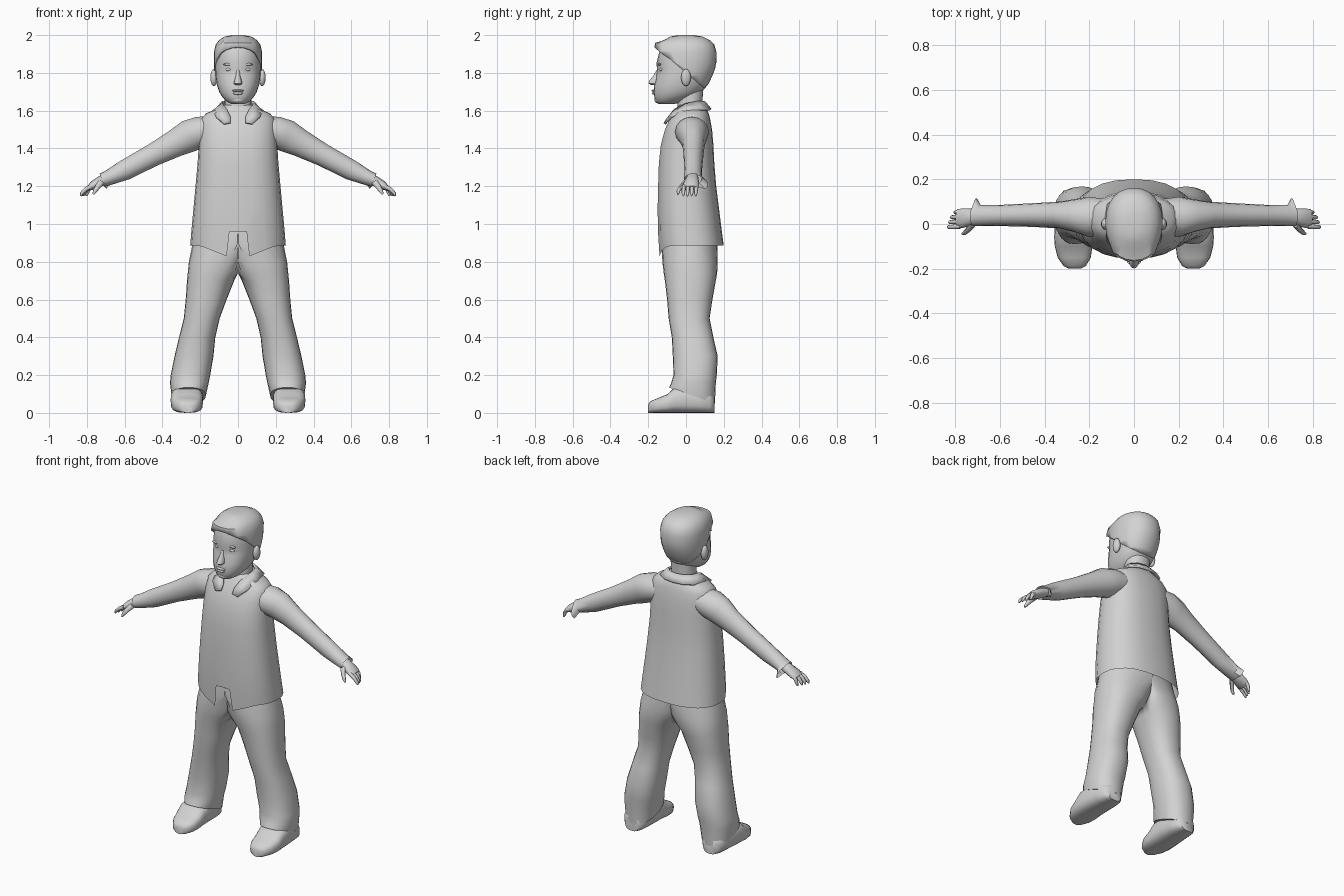
import bpy, bmesh, math
from mathutils import Vector

if "Cube" in bpy.data.objects:
    bpy.data.objects.remove(bpy.data.objects["Cube"])

grey = bpy.data.materials.new("plain_grey")
grey.diffuse_color = (0.65, 0.65, 0.65, 1)
grey.use_nodes = True
grey.node_tree.nodes["Principled BSDF"].inputs["Base Color"].default_value = grey.diffuse_color
X, Y, Z = Vector((1, 0, 0)), Vector((0, 1, 0)), Vector((0, 0, 1))


def section(c, u, v, a, b, n=2.2, seg=24):
    """Superellipse ring around c in the plane of u and v."""
    def p(t):
        return math.copysign(abs(t) ** (2 / n), t) if abs(t) > 1e-6 else 0
    ang = [2 * math.pi * i / seg for i in range(seg)]
    return [Vector(c) + u * a * p(math.cos(t)) + v * b * p(math.sin(t)) for t in ang]


def level(z, x0, x1, y0, y1, n=2.2, seg=24):
    """Horizontal ring from its limits in x and y."""
    return section(((x0 + x1) / 2, (y0 + y1) / 2, z), X, Y, (x1 - x0) / 2, (y1 - y0) / 2, n, seg)


def finish(name, bm, mirror=False, thick=0, angle=50):
    bmesh.ops.recalc_face_normals(bm, faces=bm.faces[:])
    me = bpy.data.meshes.new(name)
    bm.to_mesh(me)
    bm.free()
    me.materials.append(grey)
    ob = bpy.data.objects.new(name, me)
    bpy.context.collection.objects.link(ob)
    bpy.ops.object.select_all(action='DESELECT')
    ob.select_set(True)
    bpy.context.view_layer.objects.active = ob
    bpy.ops.object.shade_smooth_by_angle(angle=math.radians(angle))
    if mirror:
        ob.modifiers.new("mirror", 'MIRROR')
    if thick:
        ob.modifiers.new("thickness", 'SOLIDIFY').thickness = thick
    return ob


def loft(rings, cap0=True, cap1=True):
    bm = bmesh.new()
    vs = [[bm.verts.new(p) for p in r] for r in rings]
    k = len(vs[0])
    for a, b in zip(vs, vs[1:]):
        for i in range(k):
            j = (i + 1) % k
            bm.faces.new((a[i], a[j], b[j], b[i]))
    if cap0:
        bm.faces.new(vs[0])
    if cap1:
        bm.faces.new(vs[-1])
    return bm


def limb(points, seg=16, n=2.0):
    """Rings (x, y, z, half thickness, half depth) set square to the path in xz."""
    rings = []
    for i, (x, y, z, a, b) in enumerate(points):
        p, q = points[max(i - 1, 0)], points[min(i + 1, len(points) - 1)]
        d = Vector((q[0] - p[0], 0, q[2] - p[2])).normalized()
        rings.append(section((x, y, z), Vector((-d.z, 0, d.x)), Y, a, b, n, seg))
    return rings


def ball(name, c, s, mirror=False):
    bm = bmesh.new()
    bmesh.ops.create_uvsphere(bm, u_segments=14, v_segments=10, radius=1)
    for v in bm.verts:
        v.co = Vector([c[i] + v.co[i] * s[i] for i in range(3)])
    return finish(name, bm, mirror)


# Jacket body: (height, half width, front, back)
rows = [(.885, .253, -.145, .2), (.96, .247, -.153, .19), (1.08, .236, -.155, .175),
        (1.2, .225, -.152, .16), (1.32, .214, -.148, .15), (1.42, .208, -.137, .145),
        (1.5, .204, -.115, .138), (1.555, .197, -.09, .128), (1.585, .17, -.07, .12),
        (1.605, .125, -.055, .11), (1.63, .08, -.04, .095)]
rings = [level(z, -w, w, f, b, 2.4) for z, w, f, b in rows]
for k, r in enumerate(rings):
    r[18].y += .007 if k < 9 else 0          # closure crease
    if k < 2:                                 # straight edges of the front notch
        r[17].x, r[19].x = (-.06, .06) if k == 0 else (-.045, .045)
for p in rings[0]:                            # dipping front corners
    if p.y < 0:
        p.z -= .08 * max(0, 1 - abs(p.x) / .2)
bm = loft(rings, cap0=False)
notch = [f for f in bm.faces if len(f.verts) == 4 and f.calc_center_median().z < .95
         and f.calc_center_median().y < 0 and abs(f.calc_center_median().x) < .04]
bmesh.ops.delete(bm, geom=notch, context='FACES')
finish("jacket", bm)

# Sleeves with a flared rear corner at the cuff
rings = limb([(.12, .03, 1.5, .07, .08), (.2, .032, 1.487, .083, .09), (.26, .037, 1.465, .086, .075),
              (.33, .04, 1.428, .073, .06), (.45, .04, 1.365, .06, .053), (.6, .038, 1.285, .054, .047),
              (.69, .037, 1.243, .04, .047), (.72, .037, 1.232, .037, .047)])
for p in rings[-1]:
    if p.y > .06:
        p += Vector((-.015, .032, -.022))
finish("sleeve", loft(rings, cap0=False, cap1=False), True)

# Collar: folded strip of inner and outer edges
edge = [((.04, -.095, 1.57), (.075, -.118, 1.533)), ((.06, -.062, 1.61), (.118, -.085, 1.57)),
        ((.085, 0, 1.64), (.135, 0, 1.602)), ((.085, .055, 1.65), (.12, .09, 1.61)),
        ((.05, .09, 1.652), (.065, .125, 1.61)), ((0, .1, 1.652), (0, .135, 1.61))]
bm = bmesh.new()
vs = [[bm.verts.new(p) for p in pair] for pair in edge]
lap = bm.verts.new((.04, -.116, 1.54))
bm.faces.new((lap, vs[0][0], vs[0][1]))
for a, b in zip(vs, vs[1:]):
    bm.faces.new((a[0], b[0], b[1], a[1]))
finish("collar", bm, True, .012)

# Trousers: half shape, opened along the centre and mirrored
legs = [(1.0, -.215, .215, -.12, .15), (.9, -.235, .24, -.13, .165), (.8, -.07, .26, -.125, .168),
        (.74, -.02, .266, -.118, .165), (.7, .02, .27, -.112, .158), (.6, .06, .277, -.1, .14),
        (.5, .097, .287, -.092, .125), (.4, .12, .312, -.075, .145), (.3, .13, .336, -.07, .168),
        (.2, .147, .356, -.066, .163), (.16, .155, .36, -.078, .158), (.1, .17, .352, -.09, .153)]
rings = [level(*r, n=2.3) for r in legs]
for r in rings:
    for p in r:
        p.x = max(p.x, 0)
for p in rings[-1]:                           # hem lower at the heel
    p.z = .103 - .35 * p.y
bm = loft(rings)
inner = [f for f in bm.faces if all(v.co.x < 1e-4 for v in f.verts)]
bmesh.ops.delete(bm, geom=inner, context='FACES')
finish("trousers", bm, True)

# Shoes: (y, centre x, half width, top height)
shoe = [(-.2, .265, .025, .045), (-.188, .265, .05, .062), (-.15, .267, .074, .078), (-.1, .27, .084, .098),
        (-.06, .271, .086, .135), (0, .27, .084, .14), (.07, .268, .078, .13), (.125, .268, .068, .11),
        (.15, .268, .045, .09)]
finish("shoe", loft([section((c, y, h / 2), X, Z, w, h / 2, 2.9, 20) for y, c, w, h in shoe]), True)

# Hands
finish("palm", loft(limb([(.68, .035, 1.248, .024, .03), (.72, .032, 1.23, .028, .036),
                          (.765, .026, 1.205, .024, .044), (.79, .024, 1.19, .014, .042)], 12)), True)
for i, reach in enumerate((.018, .012, .004, -.012)):
    y = -.01 + .022 * i
    finish("finger", loft(limb([(.775, y, 1.2, .012, .011), (.798 + reach / 2, y - .003, 1.183, .011, .01),
                                (.81 + reach, y - .004, 1.162, .009, .009),
                                (.815 + reach, y - .004, 1.148, .004, .004)], 8)), True)
finish("thumb", loft(limb([(.72, 0, 1.225, .018, .016), (.742, -.026, 1.198, .014, .013),
                           (.757, -.04, 1.175, .011, .01), (.767, -.043, 1.157, .005, .005)], 8)), True)

# Neck
finish("neck", loft([level(1.55, -.08, .08, -.05, .09), level(1.63, -.07, .07, -.045, .085),
                     level(1.75, -.075, .075, -.04, .095)]))

# Head: (height, half width, front, back)
skull = [(1.635, .035, -.145, -.06), (1.65, .062, -.164, -.01), (1.675, .085, -.168, .045),
         (1.7, .1, -.172, .085), (1.74, .113, -.168, .115), (1.785, .119, -.16, .135),
         (1.82, .121, -.153, .147), (1.85, .122, -.157, .153), (1.905, .122, -.143, .154),
         (1.945, .113, -.135, .143), (1.97, .095, -.11, .12), (1.988, .068, -.08, .085), (1.996, .03, -.04, .04)]
rings = [level(z, -w, w, f, b) for z, w, f, b in skull]
for r in rings[5:7]:                          # eye sockets
    for p in r:
        if p.y < -.11 and .02 < abs(p.x) < .075:
            p.y += .007
finish("head", loft(rings))

# Hair: enlarged scalp cut along a sloping hairline, with a jutting fringe
bm = loft([level(z, -w * 1.05, w * 1.05, f * 1.02 - .003, b * 1.05) for z, w, f, b in skull], cap0=False)
bmesh.ops.bisect_plane(bm, geom=bm.verts[:] + bm.edges[:] + bm.faces[:], plane_co=(0, -.15, 1.925),
                       plane_no=Vector((0, .85, 1)).normalized(), clear_inner=True)
for v in bm.verts:
    v.co.z += .004
    if v.co.y < -.1 and v.co.z < 1.96:
        v.co.y -= .022
        v.co.z += .01
finish("hair", bm, thick=.008)

# Face details
nose = [(1.815, .009, -.156, -.13), (1.785, .012, -.173, -.13), (1.76, .019, -.194, -.13),
        (1.745, .023, -.199, -.13), (1.735, .014, -.185, -.13)]
finish("nose", loft([level(z, -w, w, f, b, 2, 12) for z, w, f, b in nose]))
ball("eye", (.048, -.129, 1.818), (.019, .012, .01), True)
ball("brow", (.05, -.139, 1.845), (.03, .01, .007), True)
ball("upper_lip", (0, -.169, 1.706), (.032, .013, .007))
ball("lower_lip", (0, -.168, 1.692), (.027, .012, .008))
ball("chin", (0, -.147, 1.657), (.035, .02, .018))
ball("ear", (.128, 0, 1.775), (.019, .026, .045), True)
